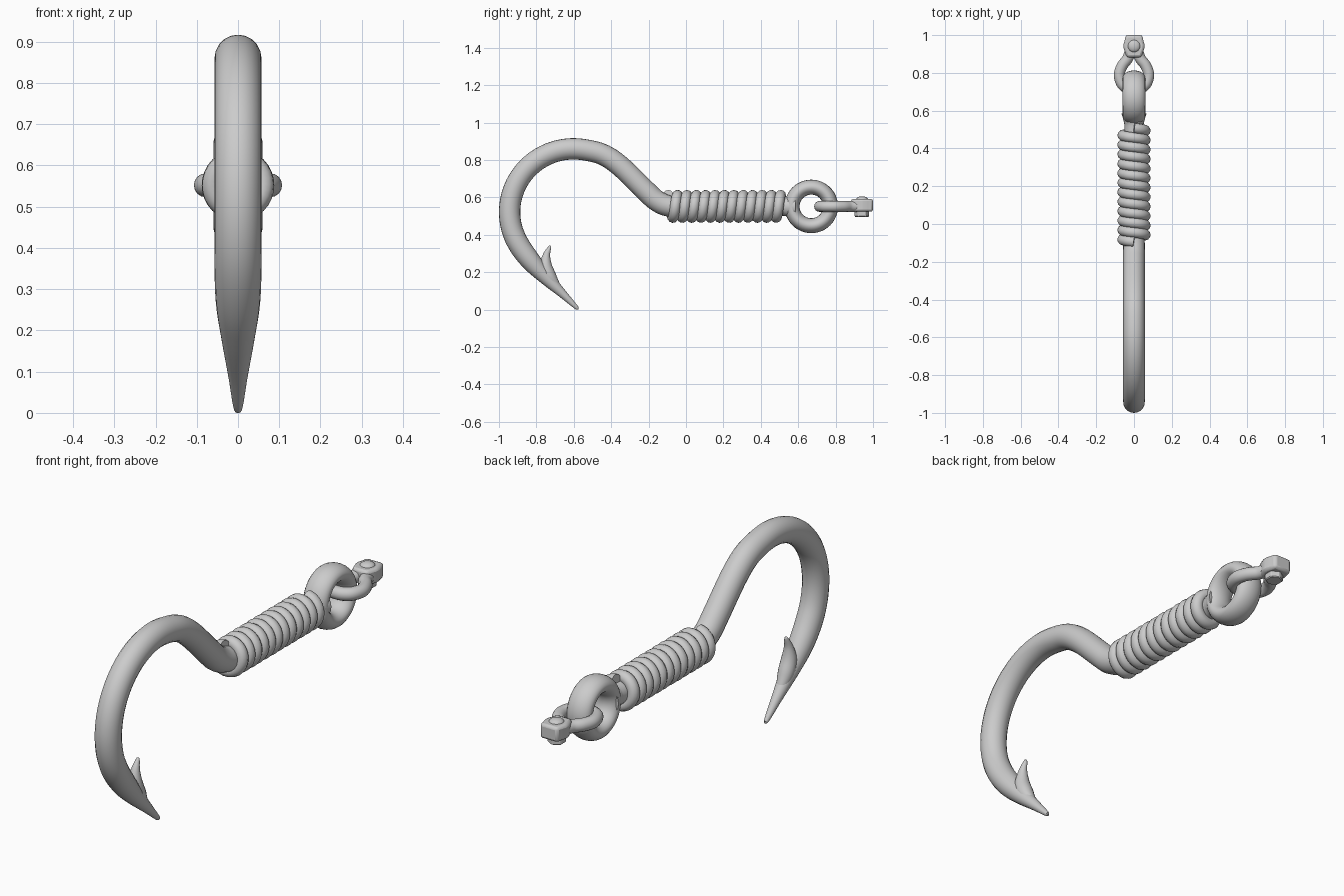
import bpy, bmesh, math
from mathutils import Vector

if "Cube" in bpy.data.objects:
    bpy.data.objects.remove(bpy.data.objects["Cube"])

ZC = 0.552  # height of the shaft axis


def smooth(obj, angle=40):
    bpy.ops.object.select_all(action='DESELECT')
    obj.select_set(True)
    bpy.context.view_layer.objects.active = obj
    bpy.ops.object.shade_smooth_by_angle(angle=math.radians(angle))


def spline(pts, steps):
    """Catmull-Rom through tuples (x, y, z, radius)."""
    p = [Vector(q) for q in pts]
    p = [2 * p[0] - p[1]] + p + [2 * p[-1] - p[-2]]
    out = []
    for i in range(1, len(p) - 2):
        a, b, c, d = p[i - 1:i + 3]
        for s in range(steps):
            t = s / steps
            out.append(0.5 * (2 * b + (c - a) * t + (2 * a - 5 * b + 4 * c - d) * t * t
                              + (3 * b - a - 3 * c + d) * t ** 3))
    return out + [p[-2]]


def tube(name, pts, steps=6, res=6):
    """Round tube with varying radius swept along a path."""
    path = spline(pts, steps) if steps else pts
    cu = bpy.data.curves.new(name, 'CURVE')
    cu.dimensions = '3D'
    cu.bevel_depth = 1.0
    cu.bevel_resolution = res
    cu.use_fill_caps = True
    sp = cu.splines.new('POLY')
    sp.points.add(len(path) - 1)
    for point, q in zip(sp.points, path):
        point.co = (q[0], q[1], q[2], 1)
        point.radius = max(q[3], 0.001)
    obj = bpy.data.objects.new(name, cu)
    bpy.context.collection.objects.link(obj)
    bpy.ops.object.select_all(action='DESELECT')
    obj.select_set(True)
    bpy.context.view_layer.objects.active = obj
    bpy.ops.object.convert(target='MESH')
    obj = bpy.context.view_layer.objects.active
    smooth(obj, 50)
    return obj


# Hook: tapered point, round bend, sloping shank and straight shaft
R = 0.057
hook = [(0, -0.579, 0.006, 0.003), (0, -0.587, 0.013, 0.011), (0, -0.66, 0.085, 0.023),
        (0, -0.755, 0.178, 0.040), (0, -0.83, 0.26, 0.053)]
for a in range(212, 75, -15):
    t = math.radians(a)
    hook.append((0, -0.6 + 0.343 * math.cos(t), 0.522 + 0.338 * math.sin(t), R))
hook += [(0, -0.435, 0.825, R), (0, -0.345, 0.762, R), (0, -0.22, 0.64, R),
         (0, -0.16, 0.585, R), (0, -0.10, 0.556, R), (0, -0.03, ZC, 0.055),
         (0, 0.25, ZC, 0.055), (0, 0.49, ZC, 0.05), (0, 0.54, ZC, 0.054), (0, 0.585, ZC, 0.066)]
tube("hook", hook, res=8)

# Barb: short curved spike behind the point
tube("barb", [(0, -0.69, 0.12, 0.022), (0, -0.728, 0.175, 0.036), (0, -0.749, 0.23, 0.034),
              (0, -0.746, 0.29, 0.020), (0, -0.728, 0.335, 0.008), (0, -0.725, 0.342, 0.002)])

# Wrapped cord around the shaft
turns, per = 12, 32
coil = []
for i in range(turns * per + 1):
    t = 2 * math.pi * i / per + math.pi / 2
    coil.append((0.060 * math.cos(t), -0.095 + 0.602 * i / (turns * per),
                 ZC + 0.060 * math.sin(t), 0.028))
tube("cord_wrap", coil, steps=0, res=4)

# Eye ring at the end of the shaft
bpy.ops.mesh.primitive_torus_add(major_radius=0.103, minor_radius=0.040, major_segments=48,
                                 minor_segments=20, location=(0, 0.67, ZC),
                                 rotation=(0, math.pi / 2, 0))
ring = bpy.context.object
ring.name = "eye_ring"
ring.scale = (1, 1, 1.5)
smooth(ring)

# Shackle loop passing through the ring
half = [(0.020, 0.915), (0.034, 0.875), (0.062, 0.838), (0.078, 0.79), (0.064, 0.742), (0.034, 0.719)]
loop = half + [(0, 0.714)] + [(-x, y) for x, y in reversed(half)]
tube("shackle_loop", [(x, y, ZC, 0.029) for x, y in loop])

# Clamp block closing the shackle
side = [(0.038, 0.882), (0.046, 0.905), (0.055, 0.93), (0.056, 0.95), (0.049, 0.973), (0.044, 1.0)]
bm = bmesh.new()
outline = side + [(-x, y) for x, y in reversed(side)]
face = bm.faces.new([bm.verts.new((x, y, 0.524)) for x, y in outline])
ext = bmesh.ops.extrude_face_region(bm, geom=[face])
bmesh.ops.translate(bm, vec=(0, 0, 0.068),
                    verts=[v for v in ext["geom"] if isinstance(v, bmesh.types.BMVert)])
bmesh.ops.recalc_face_normals(bm, faces=bm.faces[:])
mesh = bpy.data.meshes.new("clamp_block")
bm.to_mesh(mesh)
bm.free()
block = bpy.data.objects.new("clamp_block", mesh)
bpy.context.collection.objects.link(block)
bev = block.modifiers.new("bevel", 'BEVEL')
bev.width = 0.012
bev.segments = 2
bev.limit_method = 'ANGLE'
smooth(block, 35)

# Domed bolt head on top, hexagonal nut below
bpy.ops.mesh.primitive_uv_sphere_add(segments=24, ring_count=12, radius=1, location=(0, 0.942, 0.588))
head = bpy.context.object
head.name = "bolt_head"
head.scale = (0.033, 0.033, 0.018)
smooth(head)
bpy.ops.mesh.primitive_cylinder_add(vertices=6, radius=0.040, depth=0.04, location=(0, 0.94, 0.516))
nut = bpy.context.object
nut.name = "hex_nut"
bev = nut.modifiers.new("bevel", 'BEVEL')
bev.width = 0.004
